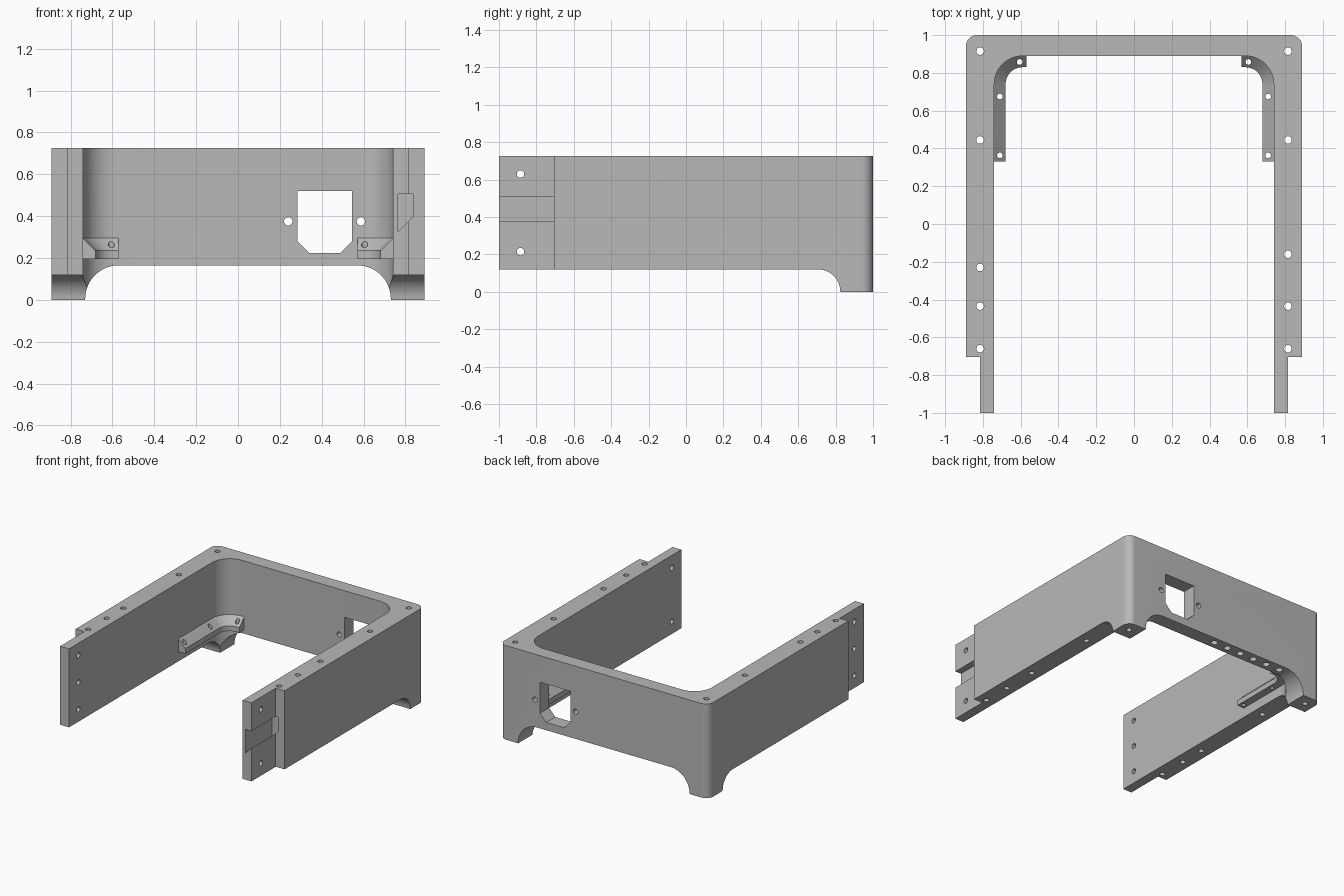
import bpy, bmesh, math
from mathutils import Vector

if "Cube" in bpy.data.objects:
    bpy.data.objects.remove(bpy.data.objects["Cube"])

grey = bpy.data.materials.new("plain grey")
grey.use_nodes = True
grey.diffuse_color = (0.48, 0.48, 0.48, 1)
grey.node_tree.nodes["Principled BSDF"].inputs["Base Color"].default_value = grey.diffuse_color

HEIGHT, WALL_IN, WALL_OUT, BACK_IN = 0.725, 0.74, 0.89, 0.89
INNER_R, HOLE_R = 0.15, 0.02


def arc(cx, cy, r, start, end, n=14):
    angles = [math.radians(start + (end - start) * i / n) for i in range(n + 1)]
    return [(cx + r * math.cos(a), cy + r * math.sin(a)) for a in angles]


def finish(name, bm):
    bmesh.ops.recalc_face_normals(bm, faces=bm.faces[:])
    mesh = bpy.data.meshes.new(name)
    bm.to_mesh(mesh)
    bm.free()
    mesh.materials.append(grey)
    ob = bpy.data.objects.new(name, mesh)
    bpy.context.collection.objects.link(ob)
    return ob


def prism(name, outline, axis, low, high):
    """Extrude an outline along an axis; the outline uses the other two axes in order."""
    def place(p, depth):
        co = list(p)
        co.insert("xyz".index(axis), depth)
        return Vector(co)
    bm = bmesh.new()
    face = bm.faces.new([bm.verts.new(place(p, low)) for p in outline])
    top = bmesh.ops.extrude_face_region(bm, geom=[face])["geom"]
    bmesh.ops.translate(bm, verts=[v for v in top if isinstance(v, bmesh.types.BMVert)],
                        vec=place((0, 0), high - low))
    return finish(name, bm)


def hole(axis, u, v, low, high, r=HOLE_R):
    return prism("hole_cutter", arc(u, v, r, 0, 360, 24)[:-1], axis, low, high)


def cut(ob, cutters):
    for c in cutters:
        mod = ob.modifiers.new("cut", 'BOOLEAN')
        mod.operation, mod.solver, mod.object = 'DIFFERENCE', 'EXACT', c
    bpy.context.view_layer.update()
    graph = bpy.context.evaluated_depsgraph_get()
    mesh = bpy.data.meshes.new_from_object(ob.evaluated_get(graph))
    ob.modifiers.clear()
    ob.data = mesh
    mesh.name = ob.name
    for c in cutters:
        bpy.data.objects.remove(c)


def smooth(ob):
    bpy.ops.object.select_all(action='DESELECT')
    ob.select_set(True)
    bpy.context.view_layer.objects.active = ob
    bpy.ops.object.shade_smooth_by_angle(angle=math.radians(30))


def mirrored(points):
    return points + [(-x, y) for x, y in reversed(points)]


# U-shaped frame with thinner tongues at the open ends
inner_corner = arc(WALL_IN - INNER_R, BACK_IN - INNER_R, INNER_R, 90, 0)
half = inner_corner + [(WALL_IN, -1), (0.815, -1), (0.815, -0.705), (WALL_OUT, -0.705)]
half += arc(WALL_OUT - 0.06, 0.94, 0.06, 0, 90)
frame = prism("frame", mirrored(half), "z", 0, HEIGHT)

# Undersides: raised side walls and the arch between the back feet
cutters = [
    prism("side_cutter", [(-2, -1), (0.825, -1)] + arc(0.705, 0, 0.12, 0, 90) + [(-2, 0.12)],
          "x", -2, 2),
    prism("arch_cutter", mirrored([(0.73, -1)] + arc(0.57, 0.005, 0.16, 0, 90)), "y", 0.5, 2),
]

# Socket opening with its two screw holes
opening = [(0.285, 0.52), (0.285, 0.28), (0.34, 0.225), (0.49, 0.225), (0.545, 0.28), (0.545, 0.52)]
cutters.append(prism("opening_cutter", opening, "y", 0.5, 2))
cutters += [hole("y", x, 0.375, 0.8, 2) for x in (0.24, 0.587)]

# Undercut groove on the left tongue
groove = [(0.765, 0.507), (0.835, 0.507), (0.835, 0.395), (0.765, 0.325)]
cutters.append(prism("groove_cutter", groove, "y", -1.5, -0.68))

# Vertical screw holes, tongue holes and blind holes below the back wall
for side, odd_y in ((-1, -0.23), (1, -0.16)):
    cutters += [hole("z", 0.815 * side, y, -1, 2) for y in (0.915, 0.445, odd_y, -0.435, -0.66)]
    heights = (0.215, 0.63) if side > 0 else (0.215, 0.4225, 0.63)
    cutters += [hole("x", -0.885, z, min(side, 0), max(side, 0)) for z in heights]
cutters += [hole("z", 0.05 - 0.12 * i, 0.945, 0, 0.25, 0.025) for i in range(6)]
cut(frame, cutters)
smooth(frame)


# Corner brackets: a chamfered profile swept along the inner wall
def bracket(name, side):
    profile = [(0, 0.195), (0.06, 0.195), (0.06, 0.235), (0, 0.295)]
    bm = bmesh.new()
    rings = []
    cx, cy = WALL_IN - INNER_R, BACK_IN - INNER_R
    stations = [(cx, 0.33, 0)] + [(cx, cy, 90 * i / 14) for i in range(15)] + [(0.57, cy, 90)]
    for x, y, angle in stations:
        a = math.radians(angle)
        rings.append([bm.verts.new((side * (x + (INNER_R - d) * math.cos(a)),
                                    y + (INNER_R - d) * math.sin(a), z)) for d, z in profile])
    for a, b in zip(rings, rings[1:]):
        for i in range(4):
            j = (i + 1) % 4
            bm.faces.new((a[i], a[j], b[j], b[i]))
    bm.faces.new(rings[0])
    bm.faces.new(rings[-1])
    ob = finish(name, bm)
    spots = [(0.605, 0.858), (0.71, 0.675), (0.71, 0.363)]
    cut(ob, [hole("z", side * x, y, 0, 1, 0.015) for x, y in spots])
    smooth(ob)


bracket("left_bracket", 1)
bracket("right_bracket", -1)
